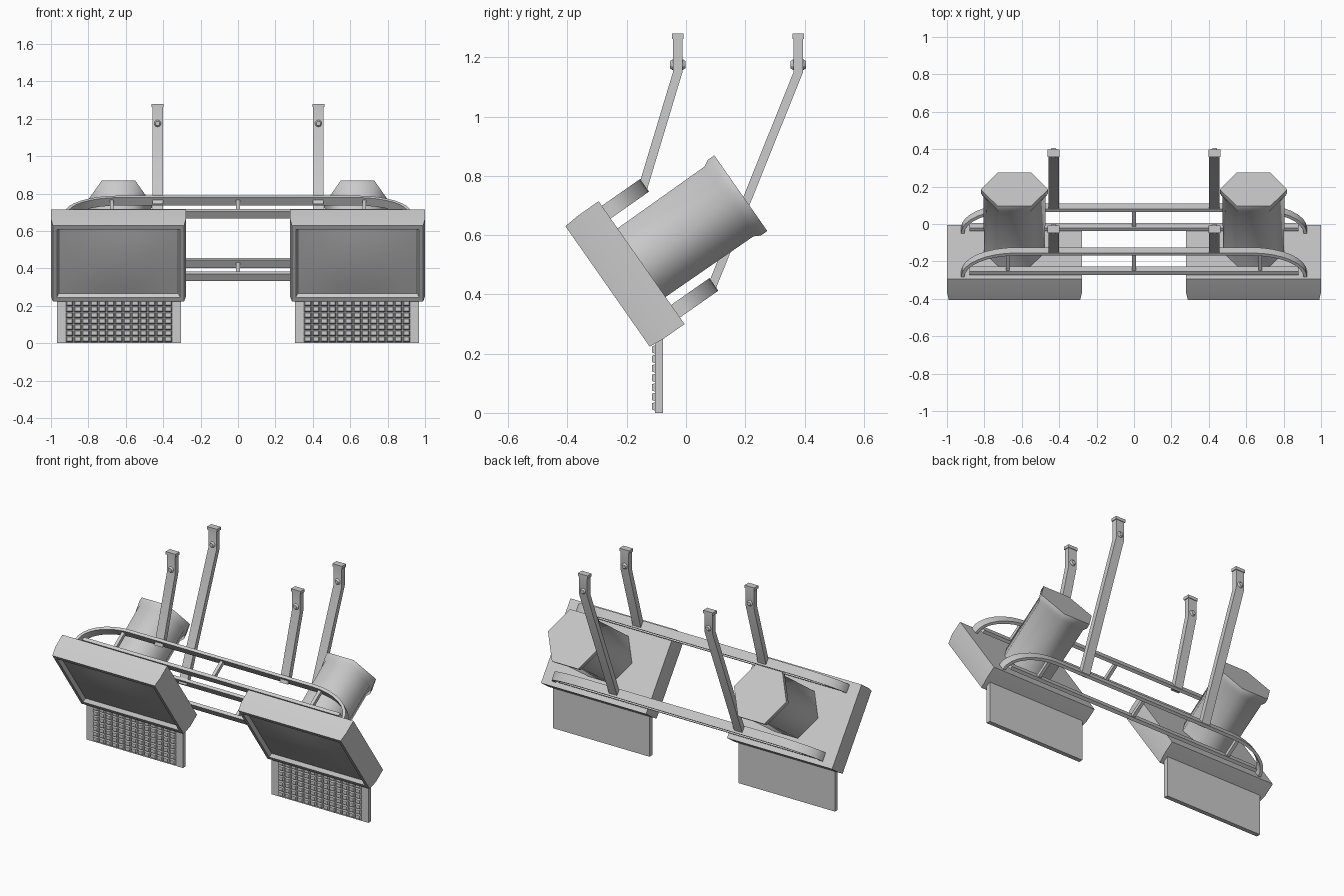
import bpy, bmesh
from math import radians, sin, cos, pi
from mathutils import Matrix, Vector

if "Cube" in bpy.data.objects:
    bpy.data.objects.remove(bpy.data.objects["Cube"])

# Tilted frame: local x = world x, local y = up along the plate, local z = out of the screen
TILT = Matrix.Translation((0, -0.15, 0.507)) @ Matrix.Rotation(radians(125), 4, 'X')
IDENT = Matrix.Identity(4)


def finish(name, bm, matrix=IDENT, angle=30):
    bmesh.ops.transform(bm, matrix=matrix, verts=bm.verts)
    bmesh.ops.recalc_face_normals(bm, faces=bm.faces)
    me = bpy.data.meshes.new(name)
    bm.to_mesh(me)
    bm.free()
    ob = bpy.data.objects.new(name, me)
    bpy.context.collection.objects.link(ob)
    bpy.ops.object.select_all(action='DESELECT')
    ob.select_set(True)
    bpy.context.view_layer.objects.active = ob
    bpy.ops.object.shade_smooth_by_angle(angle=radians(angle))
    return ob


def add_box(bm, lo, hi, taper=None):
    # taper shrinks the low-y face (used for key caps)
    vs = bmesh.ops.create_cube(bm, size=1)['verts']
    lo, hi = Vector(lo), Vector(hi)
    for v in vs:
        k = taper if taper and v.co.y < 0 else 1
        c = Vector((v.co.x * k, v.co.y, v.co.z * k))
        v.co = (lo + hi) / 2 + Vector(a * b for a, b in zip(c, hi - lo))


def loft(bm, rings, cap_end=True):
    loops = [[bm.verts.new(p) for p in r] for r in rings]
    for a, b in zip(loops, loops[1:]):
        for i in range(len(a)):
            j = (i + 1) % len(a)
            bm.faces.new((a[i], a[j], b[j], b[i]))
    bm.faces.new(loops[0])
    if cap_end:
        bm.faces.new(loops[-1])


def rect(cx, hx, hy, z):
    return [(cx + sx * hx, sy * hy, z) for sx, sy in ((-1, -1), (1, -1), (1, 1), (-1, 1))]


def hexagon(cx, r, z):
    return [(cx + r * cos(i * pi / 3), r * sin(i * pi / 3), z) for i in range(6)]


for side, s in (('left', -1), ('right', 1)):
    cx = s * 0.639

    # monitor housing with a recessed bezel
    bm = bmesh.new()
    loft(bm, [rect(cx, .361, .253, 0), rect(cx, .361, .253, .085), rect(cx, .351, .248, .14),
              rect(cx, .33, .222, .14), rect(cx, .318, .21, .118)])
    finish(side + '_monitor_housing', bm, TILT, 25)

    # slightly bulging glass
    bm = bmesh.new()
    bmesh.ops.create_grid(bm, x_segments=6, y_segments=6, size=1)
    for v in bm.verts:
        x, y = v.co.x, v.co.y
        v.co = (cx + x * .318, y * .21, .119 + .014 * (1 - x * x) * (1 - y * y))
    finish(side + '_screen_glass', bm, TILT)

    # six-sided tube at the back
    bm = bmesh.new()
    loft(bm, [hexagon(cx, r, z) for r, z in
              ((.163, .02), (.166, -.36), (.18, -.382), (.18, -.409))])
    finish(side + '_rear_tube', bm, TILT, 65)

    # hanging keyboard panel
    kx = s * .637
    bm = bmesh.new()
    add_box(bm, (kx - .332, -.105, 0), (kx + .332, -.078, .257))
    finish(side + '_keyboard_panel', bm)

    # key grid
    bm = bmesh.new()
    cols, rows, px, pz = 13, 7, .044, .032
    for i in range(cols):
        for j in range(rows):
            x = kx + (i - (cols - 1) / 2) * px
            z = .022 + j * pz
            add_box(bm, (x - .02, -.115, z - .0145), (x + .02, -.104, z + .0145), .72)
    finish(side + '_keys', bm)

    # ceiling straps with end caps and bolts
    for row, pts in (('front', ((-.15, .745), (-.028, 1.15), (-.028, 1.27))),
                     ('rear', ((.085, .42), (.379, 1.15), (.379, 1.27)))):
        x0, yt = s * .43, pts[-1][0]
        bm = bmesh.new()
        loft(bm, [[(x0 + a * .028, y + b * .016, z)
                   for a, b in ((-1, -1), (1, -1), (1, 1), (-1, 1))] for y, z in pts])
        add_box(bm, (x0 - .033, yt - .02, 1.262), (x0 + .033, yt + .02, 1.28))
        finish(f'{side}_{row}_strap', bm)
        bm = bmesh.new()
        for d in (-1, 1):
            bmesh.ops.create_cone(
                bm, cap_ends=True, segments=10, radius1=.02, radius2=.012, depth=.012,
                matrix=Matrix.Translation((x0, yt + d * .02, 1.175))
                @ Matrix.Rotation(d * radians(-90), 4, 'X'))
        finish(f'{side}_{row}_bolt', bm)

# half of the curved rail outline as (x, height above plate), then mirrored
half = [(sin(a), cos(a)) for a in (i * pi / 16 for i in range(9))]


def rail_side(t):
    right = [(.63 + (.295 - t) * u, (.158 - t) * w) for u, w in half]
    return [(-x, n) for x, n in reversed(right)] + right


for name, v0 in (('upper', .208), ('lower', -.2)):
    # curved outer rail
    bm = bmesh.new()
    loft(bm, [[(xo, v0 - .026, -no), (xo, v0 + .026, -no), (xi, v0 + .026, -ni), (xi, v0 - .026, -ni)]
              for (xo, no), (xi, ni) in zip(rail_side(0), rail_side(.018))])
    finish(name + '_curved_rail', bm, TILT)

    # straight inner rail and the short struts between
    bm = bmesh.new()
    add_box(bm, (-.88, v0 - .024, -.034), (.88, v0 + .024, -.014))
    for x in (-.675, 0, .675):
        add_box(bm, (x - .01, v0 - .011, -.145), (x + .01, v0 + .011, -.02))
    finish(name + '_inner_rail', bm, TILT)
